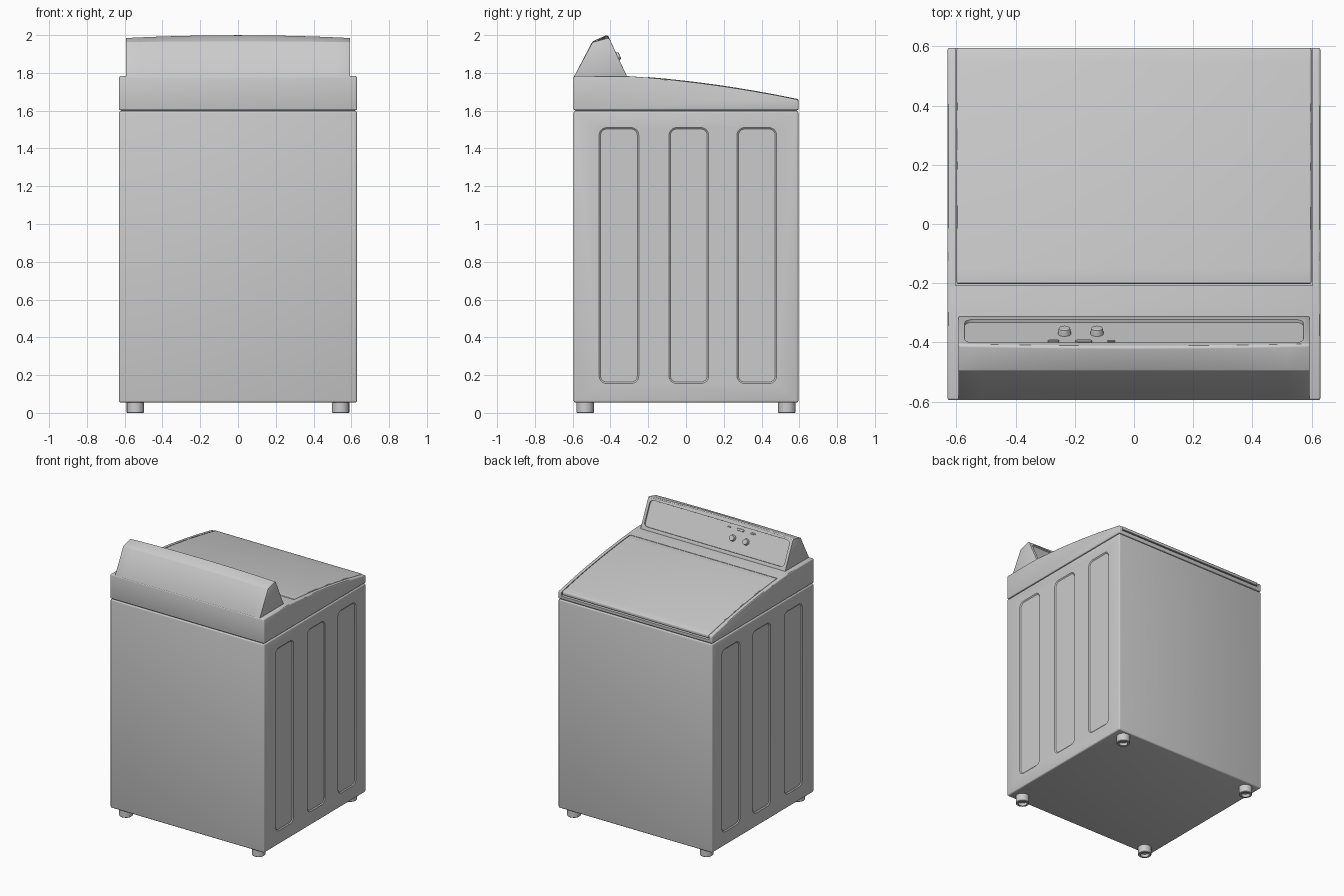
import bpy, bmesh
from math import sin, cos, pi, radians
from mathutils import Matrix, Vector

if "Cube" in bpy.data.objects:
    bpy.data.objects.remove(bpy.data.objects["Cube"])


def loft(name, rings, m=Matrix()):
    """Skin a list of equal-length rings and cap both ends."""
    bm = bmesh.new()
    vs = [[bm.verts.new(m @ Vector(p)) for p in r] for r in rings]
    n = len(vs[0])
    for a, b in zip(vs, vs[1:]):
        for i in range(n):
            j = (i + 1) % n
            bm.faces.new((a[i], a[j], b[j], b[i]))
    bm.faces.new(vs[0])
    bm.faces.new(vs[-1])
    bmesh.ops.recalc_face_normals(bm, faces=bm.faces[:])
    me = bpy.data.meshes.new(name)
    bm.to_mesh(me)
    bm.free()
    ob = bpy.data.objects.new(name, me)
    bpy.context.collection.objects.link(ob)
    return ob


def extrude_x(name, profile, hw):
    return loft(name, [[(x, y, z) for y, z in profile] for x in (-hw, hw)])


def rounded(w, h, r, z, inset=0, seg=6):
    """Rounded rectangle ring in local XY at height z."""
    w, h, r = w / 2 - inset, h / 2 - inset, max(r - inset, 0.001)
    out = []
    for k, (sx, sy) in enumerate(((1, 1), (-1, 1), (-1, -1), (1, -1))):
        for i in range(seg + 1):
            a = (k + i / seg) * pi / 2
            out.append((sx * (w - r) + r * cos(a), sy * (h - r) + r * sin(a), z))
    return out


def circle(r, z, n=24):
    return [(r * cos(2 * pi * i / n), r * sin(2 * pi * i / n), z) for i in range(n)]


def frame(u, v, w, o):
    m = Matrix((u, v, w)).transposed().to_4x4()
    m.translation = o
    return m


def finish(ob, bevel=0, cutters=(), seg=3):
    """Bevel, cut, apply and smooth."""
    bpy.ops.object.select_all(action='DESELECT')
    bpy.context.view_layer.objects.active = ob
    ob.select_set(True)
    if bevel:
        b = ob.modifiers.new("bevel", 'BEVEL')
        b.width, b.segments, b.limit_method = bevel, seg, 'ANGLE'
        b.angle_limit = radians(35)
        bpy.ops.object.modifier_apply(modifier=b.name)
    for c in cutters:
        d = ob.modifiers.new("cut", 'BOOLEAN')
        d.operation, d.solver, d.object = 'DIFFERENCE', 'EXACT', c
        bpy.ops.object.modifier_apply(modifier=d.name)
        bpy.data.objects.remove(c)
    bpy.ops.object.shade_smooth_by_angle(angle=radians(30))


# Cabinet with three shallow pressed panels on each side
D, W = 0.595, 0.63
cabinet = extrude_x("cabinet", [(-D, 0.055), (D, 0.055), (D, 1.598), (-D, 1.598)], W)
cuts = []
for s in (1, -1):
    for y in (-0.355, 0.015, 0.375):
        m = frame((0, s, 0), (0, 0, 1), (s, 0, 0), (s * W, y, 0.833))
        cuts.append(loft("panel_cutter", [rounded(0.21, 1.355, 0.04, -0.006, 0.008),
                                          rounded(0.21, 1.355, 0.04, 0),
                                          rounded(0.21, 1.355, 0.04, 0.02)], m))
finish(cabinet, 0.01, cuts)


# Top cover: flat at the back, curving down to the front
def top_z(y):
    t = max(0, (y + 0.31) / 0.905)
    return 1.783 - 0.06 * t - 0.065 * t * t


def strip(y0, y1, lo, hi, n=16):
    ys = [y0 + (y1 - y0) * i / n for i in range(n + 1)]
    return [(y, top_z(y) + lo) for y in ys] + [(y, top_z(y) + hi) for y in reversed(ys)]


ys = [-0.31 + 0.905 * i / 18 for i in range(19)]
cover = extrude_x("top_cover", [(-D, 1.602), (-D, 1.783)] +
                  [(y, top_z(y)) for y in ys] + [(D, 1.602)], W)
pocket = extrude_x("lid_pocket_cutter", strip(-0.207, 0.65, -0.03, 0.05), 0.603)
finish(cover, 0.008, [pocket])

# Dark joint filler between cabinet and cover
joint = extrude_x("seam_spacer", [(-0.585, 1.59), (0.585, 1.59),
                                  (0.585, 1.61), (-0.585, 1.61)], 0.62)
finish(joint)

# Lid, resting in the pocket
lid = extrude_x("lid", strip(-0.203, D, -0.022, 0.003), 0.599)
finish(lid, 0.006)

# Control console with a gently arched crest
base = Vector((0, -0.313, 1.783))
up = Vector((0, -0.095, 0.205)).normalized()
out = Vector((0, 0.205, 0.095)).normalized()
rings = []
for i in range(17):
    x = 0.593 * (i / 8 - 1)
    drop = 0.015 * (x / 0.593) ** 2
    slide = up * (-drop / up.z)
    pts = [(-0.593, 1.78), (-0.495, 1.967 - drop * 0.3), (-0.42 + slide.y, 2.0 - drop),
           (-0.411 + slide.y, 1.9945 - drop), (base.y, base.z), (base.y, 1.78)]
    rings.append([(x, y, z) for y, z in pts])
console = loft("console", rings)


def on_panel(x, v, d):
    return frame((-1, 0, 0), up, out, Vector((x, 0, 0)) + base + up * (0.115 + v) + out * d)


recess = loft("recess_cutter", [rounded(1.15, 0.19, 0.03, -0.01, 0.004),
                                rounded(1.15, 0.19, 0.03, 0.03)], on_panel(0, 0, 0))
finish(console, 0.004, [recess], 2)

# Knobs and small buttons
for i, x in enumerate((-0.235, -0.125)):
    finish(loft("knob_%d" % (i + 1), [circle(0.023, -0.004), circle(0.022, 0.006),
                                      circle(0.019, 0.02), circle(0.016, 0.022)],
                on_panel(x, 0, -0.01)))
for i, (x, w, h) in enumerate(((-0.272, 0.038, 0.012), (-0.17, 0.056, 0.016), (-0.077, 0.026, 0.006))):
    finish(loft("button_%d" % (i + 1), [rounded(w, h, h * 0.45, -0.004),
                                        rounded(w, h, h * 0.45, 0.004),
                                        rounded(w, h, h * 0.45, 0.006, 0.002)],
                on_panel(x, 0.066, -0.01)))

# Levelling feet with hollow undersides
for sx in (-1, 1):
    for sy in (-1, 1):
        foot = loft("%s_%s_foot" % ("front" if sy < 0 else "rear", "left" if sx < 0 else "right"),
                    [circle(0.046, 0.06), circle(0.046, 0.003), circle(0.043, 0),
                     circle(0.03, 0), circle(0.028, 0.02)],
                    Matrix.Translation((sx * 0.543, sy * 0.534, 0)))
        finish(foot)
